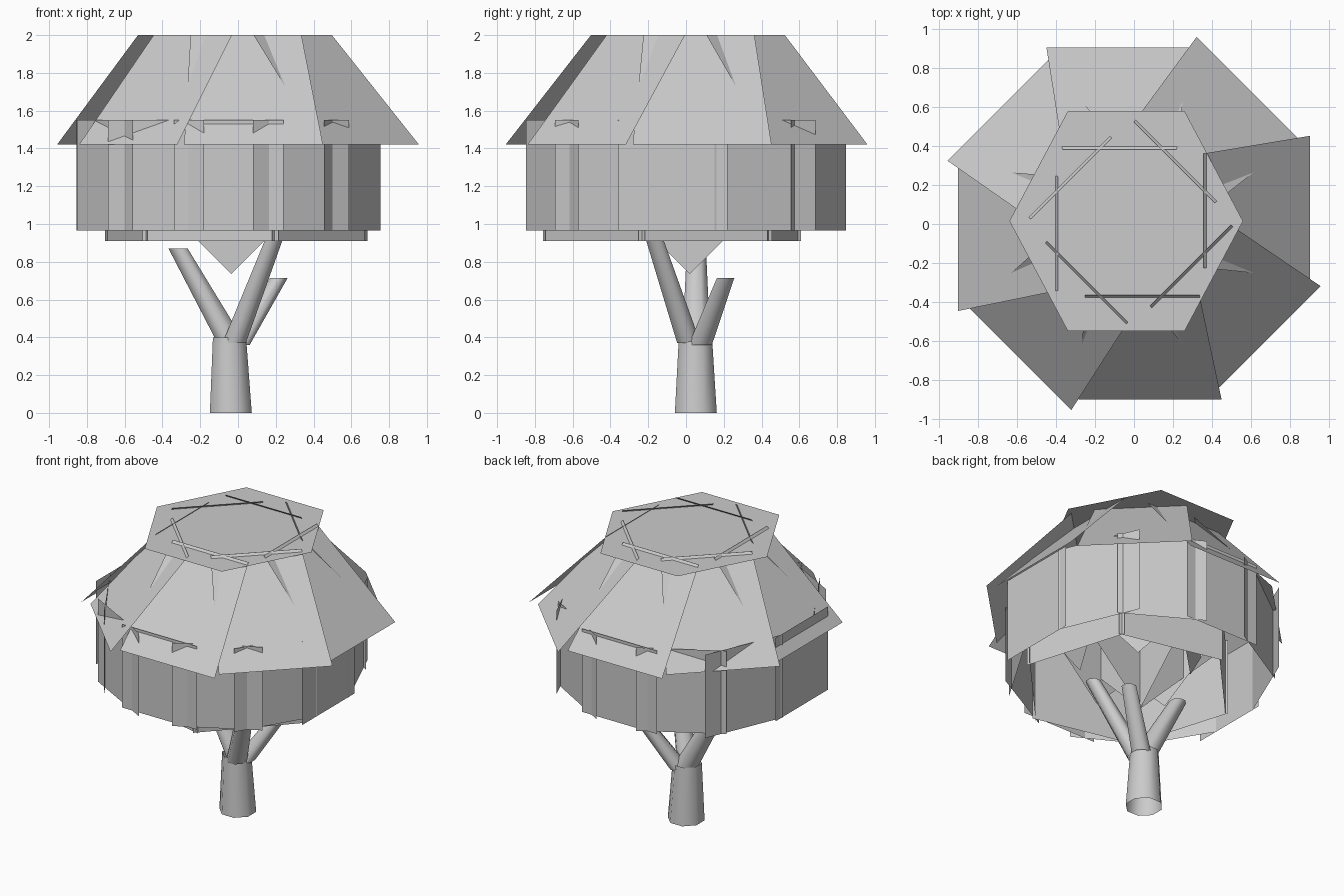
import bpy
import math
from mathutils import Vector

cube = bpy.data.objects.get("Cube")
if cube:
    bpy.data.objects.remove(cube, do_unlink=True)

# Single neutral material
grey = bpy.data.materials.new("light_grey")
grey.use_nodes = True
tone = (0.6, 0.6, 0.6, 1.0)
grey.diffuse_color = tone
grey.node_tree.nodes["Principled BSDF"].inputs["Base Color"].default_value = tone


def make(name, verts, faces, smooth=False):
    mesh = bpy.data.meshes.new(name)
    mesh.from_pydata([tuple(v) for v in verts], [], faces)
    mesh.materials.append(grey)
    obj = bpy.data.objects.new(name, mesh)
    bpy.context.collection.objects.link(obj)
    if smooth:
        for poly in mesh.polygons:
            poly.use_smooth = len(poly.vertices) == 4
    return obj


def polar(center, angle, out, along, z):
    """Point at a distance outward and sideways for a given heading."""
    c, s = math.cos(angle), math.sin(angle)
    return Vector((center[0] + out * c - along * s,
                   center[1] + out * s + along * c, z))


def panels(name, headings, low, high):
    """Flat panels; low/high = centre, distance, t0, t1, z."""
    verts, faces = [], []
    for a, slide, push in headings:
        n = len(verts)
        for (cen, out, t0, t1, z), order in ((low, 1), (high, -1)):
            verts += [polar(cen, a, out + push, t + slide, z)
                      for t in (t0, t1)[::order]]
        faces.append((n, n + 1, n + 2, n + 3))
    return make(name, verts, faces)


def ring(count, start):
    return [(start + k * math.tau / count, 0, 0) for k in range(count)]


def limb(name, base, base_r, tip, tip_r, capped=True, sides=8):
    """Tapered limb with level ends and an open base."""
    verts, faces = [], []
    for cen, r in ((base, base_r), (tip, tip_r)):
        verts += [polar(cen, (i + 0.5) * math.tau / sides, r, 0, cen[2])
                  for i in range(sides)]
    for i in range(sides):
        j = (i + 1) % sides
        faces.append((i, j, sides + j, sides + i))
    if capped:
        faces.append(tuple(range(sides, 2 * sides)))
    return make(name, verts, faces, smooth=True)


def leaf_card(name, center, half, heading):
    """Upright square card standing on one corner."""
    x, y, z = center
    make(name, [(x, y, z - half), polar(center, heading, half, 0, z),
                (x, y, z + half), polar(center, heading, -half, 0, z)],
         [(0, 1, 2, 3)])


front = -math.pi / 2

# Canopy roof: eight overlapping slanted planks, each tucked under its neighbour
panels("roof_planks", ring(8, front),
       ((0, 0.003), 0.905, -0.285, 0.45, 1.42),
       ((-0.016, 0.01), 0.374, -0.235, 0.352, 2.0))

# Six-sided roof cap
cap_x = (0.6, 0.3, -0.3, -0.6, -0.3, 0.3)
cap_y = (0, 0.565, 0.565, 0, -0.565, -0.565)
make("roof_cap", [(x - 0.04, y + 0.015, 1.985) for x, y in zip(cap_x, cap_y)],
     [tuple(range(6))])

# Outer canopy wall: front and back panels, the rest mirrored (angle, slide, push)
side_panels = [(28.5, 0, 0.005), (59, -0.045, -0.01), (90, -0.07, 0),
               (113, 0.115, 0), (150, 0, 0.01)]
headings = [(front, 0, 0), (-front, 0, 0.01)]
for deg, slide, push in side_panels:
    for side in (1, -1):
        headings.append((front + side * math.radians(deg), side * slide, push))
wall_c = (-0.05, 0)
panels("outer_wall", headings,
       (wall_c, 0.8, -0.29, 0.29, 0.965),
       (wall_c, 0.8, -0.29, 0.29, 1.55))

# Inner canopy wall, hanging a little lower
inner_c = (-0.01, -0.075)
panels("inner_wall", ring(6, math.radians(-103)),
       (inner_c, 0.605, -0.37, 0.37, 0.91),
       (inner_c, 0.605, -0.37, 0.37, 1.45))

# Cards filling the canopy: a crossed pair and a ring around it
for side, heading in (("wide", 0), ("deep", math.pi / 2)):
    leaf_card("leaf_card_" + side, (-0.035, 0.02, 1.355), 0.62, heading)
for k, (angle, _, _) in enumerate(ring(5, front)):
    leaf_card(f"leaf_card_ring_{k + 1}", polar((0, 0), angle, 0.37, 0, 1.38),
              0.45, angle + math.pi / 2)

# Trunk and three branches
limb("trunk", (-0.038, 0.052, 0), 0.12, (-0.045, 0.05, 0.4), 0.095, capped=False)
limb("branch_right", (-0.035, 0.055, 0.37), 0.08, (-0.317, 0.055, 0.87), 0.055)
limb("branch_front", (-0.02, 0.015, 0.37), 0.067, (0.195, -0.17, 0.93), 0.05)
limb("branch_back", (0.0, 0.075, 0.36), 0.067, (0.217, 0.21, 0.715), 0.05)
